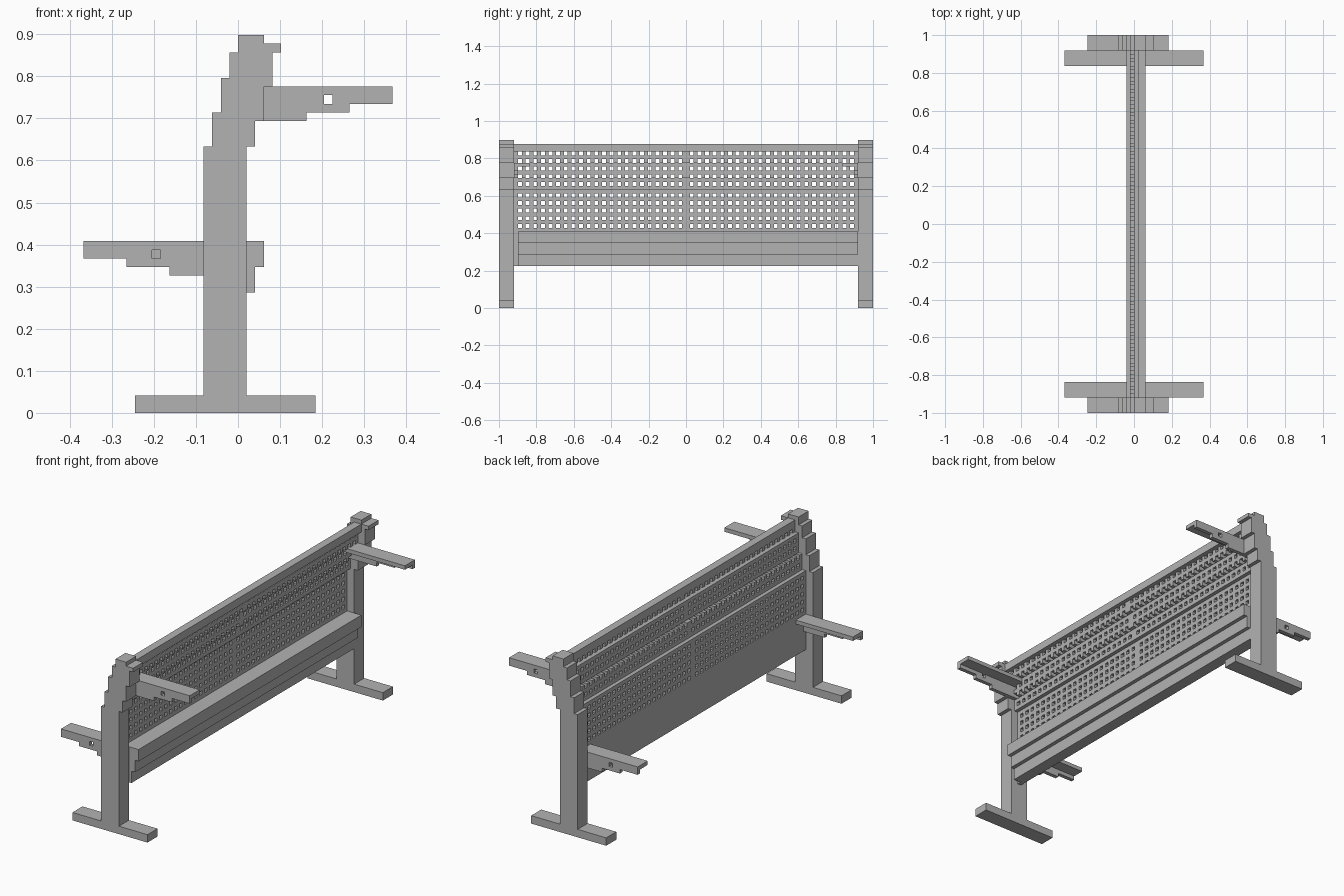
import bpy, bmesh

cube = bpy.data.objects.get("Cube")
if cube:
    bpy.data.objects.remove(cube, do_unlink=True)

V = 1 / 49  # grid module: every part is a whole number of modules

grey = bpy.data.materials.new("plain_grey")
grey.use_nodes = True
grey.diffuse_color = (0.45, 0.45, 0.45, 1)
grey.node_tree.nodes["Principled BSDF"].inputs["Base Color"].default_value = (0.45, 0.45, 0.45, 1)


def finish(name, bm):
    bmesh.ops.recalc_face_normals(bm, faces=bm.faces)
    mesh = bpy.data.meshes.new(name)
    bm.to_mesh(mesh)
    bm.free()
    mesh.materials.append(grey)
    obj = bpy.data.objects.new(name, mesh)
    bpy.context.collection.objects.link(obj)
    return obj


def extrude(name, profile, y0, y1):
    """Extrude an x-z outline along y."""
    bm = bmesh.new()
    face = bm.faces.new([bm.verts.new((x * V, y0 * V, z * V)) for x, z in profile])
    new = bmesh.ops.extrude_face_region(bm, geom=[face])["geom"]
    verts = [g for g in new if isinstance(g, bmesh.types.BMVert)]
    bmesh.ops.translate(bm, verts=verts, vec=(0, (y1 - y0) * V, 0))
    return finish(name, bm)


def box(name, x0, x1, y0, y1, z0, z1):
    return extrude(name, [(x0, z0), (x1, z0), (x1, z1), (x0, z1)], y0, y1)


def sheet(name, cuts, z0, z1, keep, place):
    """One-module-thick sheet of cells, leaving out those that keep() rejects."""
    bm = bmesh.new()
    for z in range(z0, z1):
        for a, b in zip(cuts, cuts[1:]):
            if keep(a, z):
                corners = ((a, z), (b, z), (b, z + 1), (a, z + 1))
                bm.faces.new([bm.verts.new(place(u, w)) for u, w in corners])
    bmesh.ops.remove_doubles(bm, verts=bm.verts, dist=V / 100)
    obj = finish(name, bm)
    solid = obj.modifiers.new("thickness", "SOLIDIFY")
    solid.thickness = V
    solid.offset = 0
    return obj


# Perforated back, stepping forward as it rises
columns = {s for k in range(22) for s in (2 * k - 44, 43 - 2 * k)}
rows = set(range(21, 30, 2)) | set(range(32, 41, 2))
cuts = sorted({-45, 45} | columns | {c + 1 for c in columns})
steps = [("lower", -2, 11, 31), ("middle", -1, 31, 35),
         ("upper", 0, 34, 40), ("top", 1, 38, 41)]
for label, x, z0, z1 in steps:
    sheet(label + "_perforated_panel", cuts, z0, z1,
          lambda y, z: not (y in columns and z in rows),
          lambda y, z, x=x: ((x + 0.5) * V, y * V, z * V))

# Rail along the top and stepped ledge along the bottom
box("top_rail", 1, 3, -45, 45, 41, 43)
extrude("stepped_ledge", [(-1, 11), (1, 11), (1, 14), (2, 14), (2, 17),
                          (3, 17), (3, 20), (-1, 20)], -44, 45)

# Post outline: (x, top of that step) on each side
front_steps = [(1, 31), (2, 34), (3, 38), (4, 42), (5, 43), (3, 44)]
rear_steps = [(-4, 31), (-3, 35), (-2, 39), (-1, 42), (0, 44)]


def side_outline(side):
    points, z = [], 2
    for x, top in side:
        points += [(x, z), (x, top)]
        z = top
    return points


foot = [(-4, 2), (-12, 2), (-12, 0), (9, 0), (9, 2)]
post = foot + side_outline(front_steps) + side_outline(rear_steps)[::-1][:-1]


def bracket(name, side, y_sign, root, top, hole):
    """Flat arm with a stepped, pierced web under its outer edge."""
    ends = sorted((side * root, side * 18))
    y0, y1 = sorted((y_sign * 41, y_sign * 45))
    box(name + "_plate", ends[0], ends[1], y0, y1, top - 1, top)
    reach = {top - 2: 18, top - 3: 13, top - 4: 8}

    def keep(x, z):
        inside = abs(x + 0.5) < reach[z]
        return inside and not (x == hole and z == top - 2)

    sheet(name + "_web", list(range(ends[0], ends[1] + 1)), top - 4, top - 1, keep,
          lambda x, z: (x * V, y_sign * 44.5 * V, z * V))


# Posts and arms at both ends
for label, sign in (("front", -1), ("back", 1)):
    y0, y1 = sorted((sign * 45, sign * 49))
    extrude(label + "_post", post, y0, y1)
    bracket(label + "_upper_arm", 1, sign, 1, 38, 10)
    bracket(label + "_lower_arm", -1, sign, 2, 20, -10 if sign < 0 else -11)
